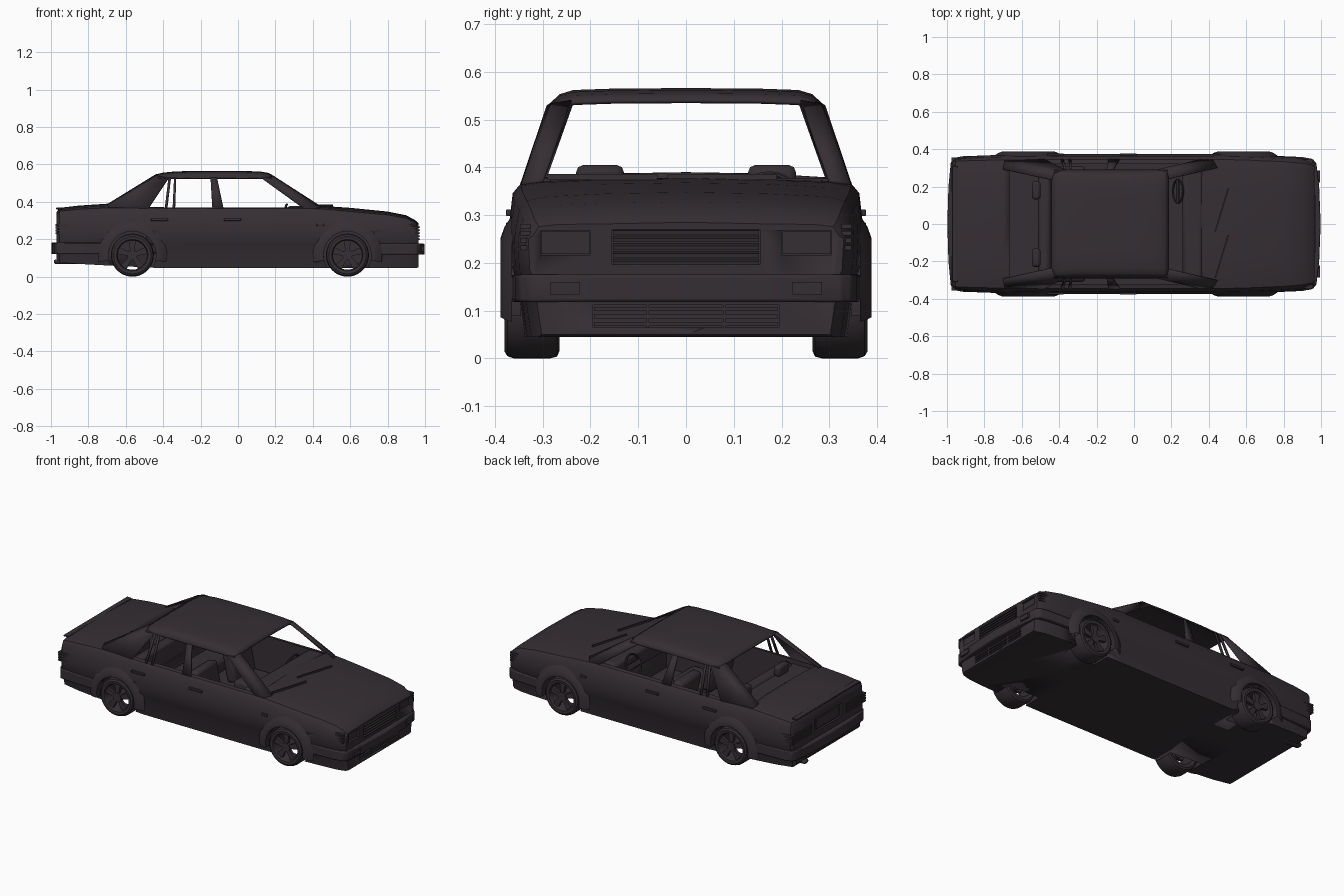
import bpy, bmesh, math
from mathutils import Matrix, Vector

if "Cube" in bpy.data.objects:
    bpy.data.objects.remove(bpy.data.objects["Cube"])

paint = bpy.data.materials.new("dark_plum_grey")
paint.diffuse_color = (0.036, 0.028, 0.034, 1)
paint.use_nodes = True
paint.node_tree.nodes["Principled BSDF"].inputs["Base Color"].default_value = paint.diffuse_color
WHEELS = [(0.585, 0.115), (-0.565, 0.115)]


def finish(name, bm, mirror=False, thick=0, bevel=0, angle=35):
    bmesh.ops.recalc_face_normals(bm, faces=bm.faces)
    me = bpy.data.meshes.new(name)
    bm.to_mesh(me)
    bm.free()
    me.materials.append(paint)
    ob = bpy.data.objects.new(name, me)
    bpy.context.collection.objects.link(ob)
    bpy.context.view_layer.objects.active = ob
    bpy.ops.object.select_all(action='DESELECT')
    ob.select_set(True)
    bpy.ops.object.shade_smooth_by_angle(angle=math.radians(angle))
    if thick:
        m = ob.modifiers.new("thickness", 'SOLIDIFY')
        m.thickness, m.offset = thick, 0
    if bevel:
        m = ob.modifiers.new("bevel", 'BEVEL')
        m.width, m.segments = bevel, 2
    if mirror:
        m = ob.modifiers.new("mirror", 'MIRROR')
        m.use_axis = (False, True, False)
        m.use_clip = False
    return ob


def add_box(bm, x0, x1, y0, y1, z0, z1, tilt=0):
    c = Vector(((x0 + x1) / 2, (y0 + y1) / 2, (z0 + z1) / 2))
    mat = (Matrix.Translation(c) @ Matrix.Rotation(tilt, 4, 'Y')
           @ Matrix.Diagonal((x1 - x0, y1 - y0, z1 - z0, 1)))
    bmesh.ops.create_cube(bm, size=1, matrix=mat)


def box(name, *dims, tilt=0, **kw):
    bm = bmesh.new()
    add_box(bm, *dims, tilt=tilt)
    return finish(name, bm, **kw)


def add_prism(bm, pts, axis, lo, hi):
    place = (lambda a, b, h: (a, h, b)) if axis == 'y' else (lambda a, b, h: (a, b, h))
    skin(bm, [[place(a, b, h) for a, b in pts] for h in (lo, hi)], caps=True)


def add_cyl(bm, x, z, r, y0, y1, n=32):
    add_prism(bm, [(x + r * math.cos(i * math.tau / n), z + r * math.sin(i * math.tau / n))
                   for i in range(n)], 'y', y0, y1)


def skin(bm, rows, closed=True, caps=False):
    vs = [[bm.verts.new(p) for p in row] for row in rows]
    n = len(rows[0])
    for a, b in zip(vs, vs[1:]):
        for i in range(n if closed else n - 1):
            j = (i + 1) % n
            bm.faces.new((a[i], a[j], b[j], b[i]))
    if caps:
        bm.faces.new(vs[0])
        bm.faces.new(vs[-1])


# Lower body: sections lofted along the length
def section(x, zt, zs, yb, ym, zb):
    half = [(0.5 * yb, zt - .003), (0.87 * yb, zs + 0.5 * (zt - zs)), (yb, zs),
            (yb + 0.6 * (ym - yb), zs - .02), (ym, .25), (ym - .003, .185),
            (ym - .01, .17), (ym - .028, zb)]
    loop = [(0, zt)] + half + [(0, zb)] + [(-y, z) for y, z in reversed(half)]
    return [(x, y, z) for y, z in loop]


bm = bmesh.new()
skin(bm, [section(*s) for s in (
    (-.97, .345, .325, .32, .335, .095), (-.955, .368, .35, .335, .352, .075),
    (-.85, .38, .36, .34, .364, .068), (-.70, .390, .368, .342, .37, .06),
    (-.40, .385, .366, .346, .374, .045), (.38, .378, .365, .346, .374, .045),
    (.47, .377, .36, .345, .373, .045), (.60, .368, .348, .342, .37, .045),
    (.80, .348, .33, .333, .36, .045), (.90, .328, .312, .325, .352, .045),
    (.95, .300, .288, .316, .338, .045), (.965, .285, .276, .308, .33, .05))], caps=True)
body = finish("body_shell", bm)

# Cutter: wheel wells, cabin, lamp, grille and plate recesses
bm = bmesh.new()
for x, z in WHEELS:
    add_cyl(bm, x, z, .127, .235, .45, 40)
    add_cyl(bm, x, z, .127, -.45, -.235, 40)
add_prism(bm, [(.36, .09), (.36, .6), (-.665, .6), (-.665, .26), (-.42, .26), (-.42, .09)],
          'y', -.322, .322)
for s in (-1, 1):
    y0, y1 = sorted((.20 * s, .305 * s))
    add_box(bm, .945, 1.0, y0, y1, .217, .268)
add_box(bm, .945, 1.0, -.155, .155, .197, .27)
add_box(bm, .945, 1.0, -.195, .195, .065, .112)
add_box(bm, -1.0, -.958, -.13, .13, .22, .30)
cutter = finish("body_cutter", bm)
cutter.hide_render = True
mod = body.modifiers.new("openings", 'BOOLEAN')
mod.object, mod.operation, mod.solver = cutter, 'DIFFERENCE', 'EXACT'
bpy.context.view_layer.objects.active = body
bpy.ops.object.modifier_apply(modifier=mod.name)
bpy.data.objects.remove(cutter)

# Roof panel
bm = bmesh.new()
rows = []
for x, z in ((-.44, .543), (-.40, .552), (-.34, .558), (-.26, .561), (0, .562), (.12, .558),
             (.16, .551), (.185, .538)):
    half = [(.15, z - .001), (.235, z - .004), (.262, z - .012), (.288, .526)]
    rows.append([(x * (.97 if abs(y) > .27 else 1), y, zz) for y, zz in
                 [(-y, q) for y, q in reversed(half)] + [(0, z)] + half])
skin(bm, rows, closed=False)
finish("roof", bm, thick=.008)

# Windscreen and rear pillars: an angled strip of side, corner and glass edge
for name, top, low in (
        ("front_pillar", [(.125, .288, .528), (.178, .28, .532), (.185, .24, .538)],
         [(.355, .343, .362), (.42, .342, .364), (.445, .30, .371)]),
        ("rear_pillar", [(-.37, .288, .528), (-.425, .276, .536), (-.44, .235, .543)],
         [(-.48, .344, .362), (-.69, .336, .37), (-.70, .292, .383)]),
        ("middle_pillar", [(-.147, .288, .528), (-.112, .288, .528)],
         [(-.137, .344, .362), (-.077, .344, .362)]),
        ("rear_door_frame", [(-.342, .288, .528), (-.330, .288, .528)],
         [(-.350, .344, .362), (-.336, .344, .362)]),
        ("quarter_frame", [(-.372, .288, .528), (-.358, .288, .528)],
         [(-.392, .344, .362), (-.378, .344, .362)])):
    bm = bmesh.new()
    skin(bm, [top, low], closed=False)
    finish(name, bm, mirror=True, thick=.008)

# Bumpers, wrapped round both ends
for name, pts, z0, z1 in (
        ("front_bumper", [(.72, .366), (.90, .358), (.955, .348), (.975, .325), (.99, .2)], .118, .176),
        ("rear_bumper", [(-.70, .37), (-.92, .362), (-.965, .352), (-.98, .325), (-.992, .2)], .12, .182)):
    bm = bmesh.new()
    tip = math.copysign(.998, pts[0][0])
    add_prism(bm, pts + [(tip, 0)] + [(x, -y) for x, y in reversed(pts)], 'z', z0, z1)
    finish(name, bm, bevel=.006)

# Flared wheel arches
bm = bmesh.new()
for x, z in WHEELS:
    rows = []
    for i in range(25):
        a = math.radians(-12 + 204 * i / 24)
        rows.append([(x + r * math.cos(a), y, z + r * math.sin(a)) for r, y in
                     ((.127, .345), (.127, .387), (.138, .388), (.16, .380), (.185, .364))])
    skin(bm, rows, closed=False)
finish("wheel_arches", bm, mirror=True)

# Wheels: turned tyre, five open spokes and hub
for name, (x, z) in zip(("front_wheels", "rear_wheels"), WHEELS):
    bm = bmesh.new()
    prof = [(.078, .27), (.1, .265), (.111, .27), (.115, .285), (.115, .36), (.11, .374),
            (.1, .38), (.084, .378), (.078, .366)]
    skin(bm, [[(x + r * math.cos(a), y, z + r * math.sin(a)) for r, y in prof]
              for a in [i * math.tau / 40 for i in range(41)]])
    for k in range(5):
        a = math.tau * k / 5 + math.pi / 2
        c, s = math.cos(a), math.sin(a)
        add_prism(bm, [(x + r * c - w * s, z + r * s + w * c) for r, w in
                       ((.015, .010), (.08, .019), (.08, -.019), (.015, -.010))], 'y', .350, .368)
    add_cyl(bm, x, z, .027, .30, .372, 20)
    bmesh.ops.remove_doubles(bm, verts=bm.verts, dist=.0001)
    finish(name, bm, mirror=True)

# Grille and lower intake bars
bm = bmesh.new()
for i in range(5):
    z = .202 + .016 * i
    add_box(bm, .947, .972, -.153, .153, z - .004, z + .004, tilt=.2)
for z in (.072, .088, .104):
    add_box(bm, .947, .966, -.193, .193, z - .004, z + .004)
for y in (-.08, .08):
    add_box(bm, .947, .966, y - .003, y + .003, .065, .112)
finish("grille_bars", bm)

# Lamps
box("headlamp", .946, .953, .202, .303, .219, .266, mirror=True)
box("fog_lamp", .982, .994, .222, .285, .134, .160, mirror=True)
bm = bmesh.new()
for i in range(4):
    z = .232 + .015 * i
    add_box(bm, .90, .958, .325, .346, z - .005, z + .005)
    add_box(bm, -.976, -.90, .17, .356, z - .005, z + .005)
finish("ribbed_corner_lamps", bm, mirror=True)
box("number_plate_panel", -.966, -.957, -.11, .11, .23, .29)
box("boot_lip", -.972, -.94, -.31, .31, .360, .369, bevel=.003)

# Door handles, side repeater
bm = bmesh.new()
for x in (-.42, -.03):
    add_box(bm, x - .045, x + .045, .36, .377, .298, .312)
add_box(bm, .42, .46, .36, .377, .27, .285)
finish("door_handles", bm, mirror=True, bevel=.003)

# Wipers on the cowl
bm = bmesh.new()
for y in (-.19, .06):
    add_prism(bm, [(.43, y - .10), (.50, y + .13), (.508, y + .13), (.438, y - .10)], 'z', .374, .386)
finish("wipers", bm)

# Exhaust
box("exhaust_pipe", -.985, -.85, .21, .25, .068, .092, bevel=.01)

# Dashboard and steering wheel
box("dashboard", .26, .37, -.322, .322, .27, .378, bevel=.02)
bm = bmesh.new()
M = Matrix.Translation((.235, .175, .33)) @ Matrix.Rotation(math.radians(-65), 4, 'Y')
rows = []
for i in range(25):
    a = i * math.tau / 24
    rows.append([M @ Vector(((.062 + .006 * math.cos(b)) * math.cos(a),
                             (.062 + .006 * math.cos(b)) * math.sin(a), .006 * math.sin(b)))
                 for b in [k * math.tau / 8 for k in range(8)]])
skin(bm, rows)
bmesh.ops.create_cube(bm, size=1, matrix=M @ Matrix.Diagonal((.03, .12, .01, 1)))
finish("steering_wheel", bm)

# Seats
box("front_seat_base", -.08, .14, .06, .27, .12, .19, mirror=True, bevel=.02)
box("front_seat_back", -.14, -.075, .06, .27, .16, .355, tilt=-.2, mirror=True, bevel=.02)
box("rear_seat_base", -.46, -.26, -.31, .31, .12, .20, bevel=.02)
box("rear_seat_back", -.50, -.43, -.315, .315, .17, .36, tilt=-.2, bevel=.02)
box("parcel_shelf", -.67, -.50, -.322, .322, .33, .345)
box("rear_headrest", -.545, -.50, .13, .23, .34, .405, mirror=True, bevel=.015)
